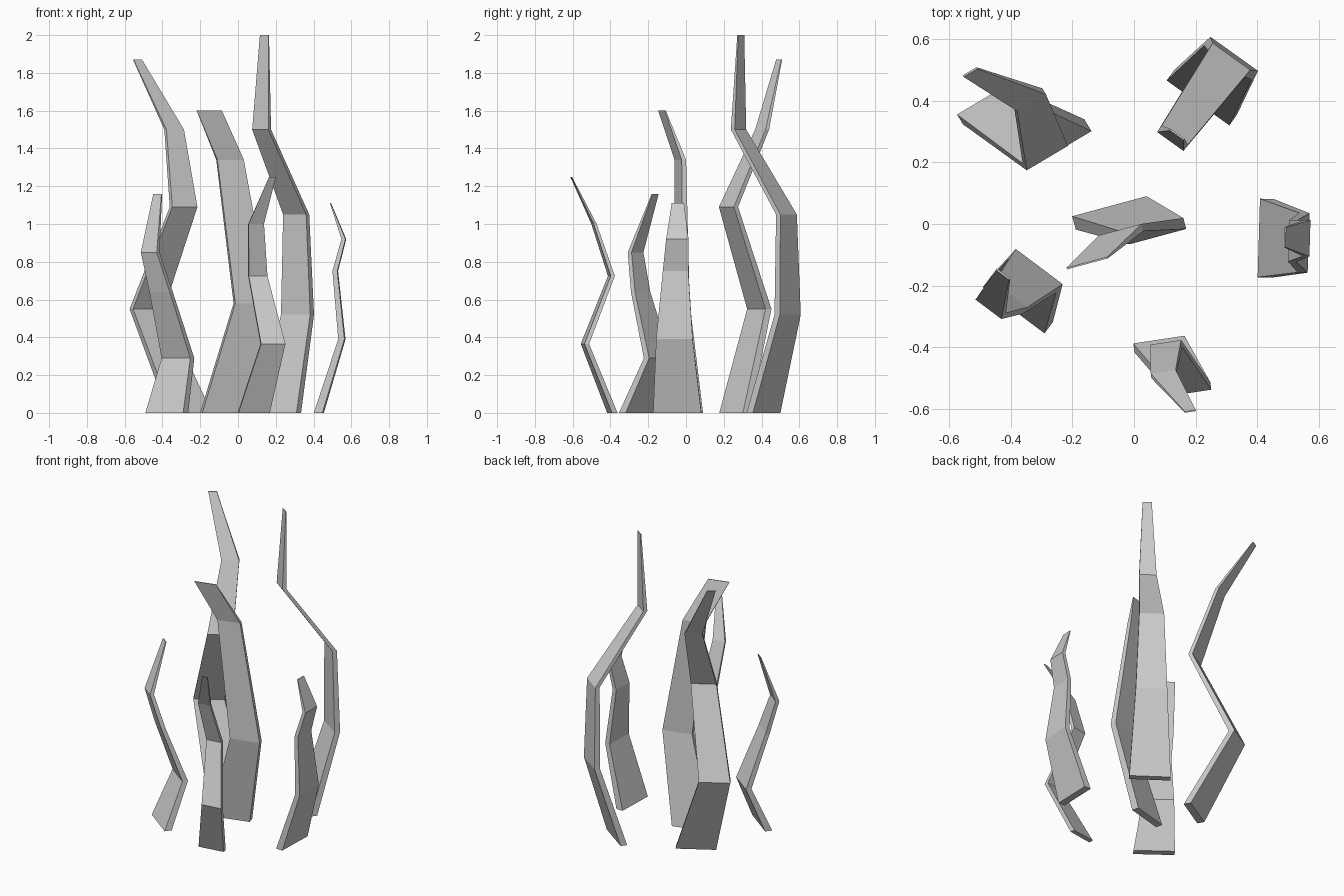
import bpy
import bmesh
from mathutils import Vector


def blade(name, across, rings):
    """Flat tapering frond: rings of (x, y, z, width, thickness), wide along 'across'."""
    w_dir = Vector((across[0], across[1], 0)).normalized()
    t_dir = Vector((-w_dir.y, w_dir.x, 0))
    bm = bmesh.new()
    loops = []
    for x, y, z, w, t in rings:
        c = Vector((x, y, z))
        loops.append([bm.verts.new(c + w_dir * w * a / 2 + t_dir * t * b / 2)
                      for a, b in ((-1, -1), (1, -1), (1, 1), (-1, 1))])
    for low, high in zip(loops, loops[1:]):
        for i in range(4):
            j = (i + 1) % 4
            bm.faces.new((low[i], low[j], high[j], high[i]))
    bm.faces.new(loops[0][::-1])
    bm.faces.new(loops[-1])
    bmesh.ops.recalc_face_normals(bm, faces=bm.faces)
    mesh = bpy.data.meshes.new(name)
    bm.to_mesh(mesh)
    bm.free()
    bpy.context.collection.objects.link(bpy.data.objects.new(name, mesh))


# Tallest frond, back right
blade("frond_back_right", (.81, -.58), [
    (.22, .41, 0, .25, .042), (.315, .538, .52, .19, .035), (.308, .532, 1.05, .15, .028),
    (.125, .278, 1.5, .105, .025), (.14, .29, 2.0, .055, .006)])

# Strongly bent frond, back left
blade("frond_back_left", (.86, .51), [
    (-.255, .258, 0, .245, .045), (-.483, .388, .55, .19, .037), (-.288, .225, 1.09, .155, .026),
    (-.338, .403, 1.5, .108, .022), (-.532, .493, 1.87, .052, .006)])

# Broad blunt frond, centre
blade("frond_centre", (.965, .26), [
    (-.074, .036, 0, .25, .045), (.073, -.023, .58, .19, .037),
    (-.042, -.03, 1.34, .145, .024), (-.152, -.127, 1.6, .137, .005)])

# Short frond, front left
blade("frond_front_left", (.8, -.6), [
    (-.377, -.262, 0, .25, .045), (-.318, -.152, .29, .19, .035), (-.407, -.24, .64, .135, .027),
    (-.465, -.267, .85, .105, .025), (-.425, -.163, 1.16, .054, .006)])

# Narrow pointed frond, front right
blade("frond_front_right", (.988, .15), [
    (.083, -.39, 0, .168, .03), (.185, -.535, .365, .13, .025), (.105, -.395, .725, .1, .022),
    (.096, -.487, 1.0, .082, .016), (.183, -.608, 1.25, .036, .004)])

# Short frond, right side
blade("frond_right", (.03, 1), [
    (.428, -.046, 0, .255, .046), (.55, -.061, .39, .193, .033), (.515, -.055, .75, .135, .026),
    (.56, -.046, .92, .118, .022), (.49, -.043, 1.11, .065, .004)])
